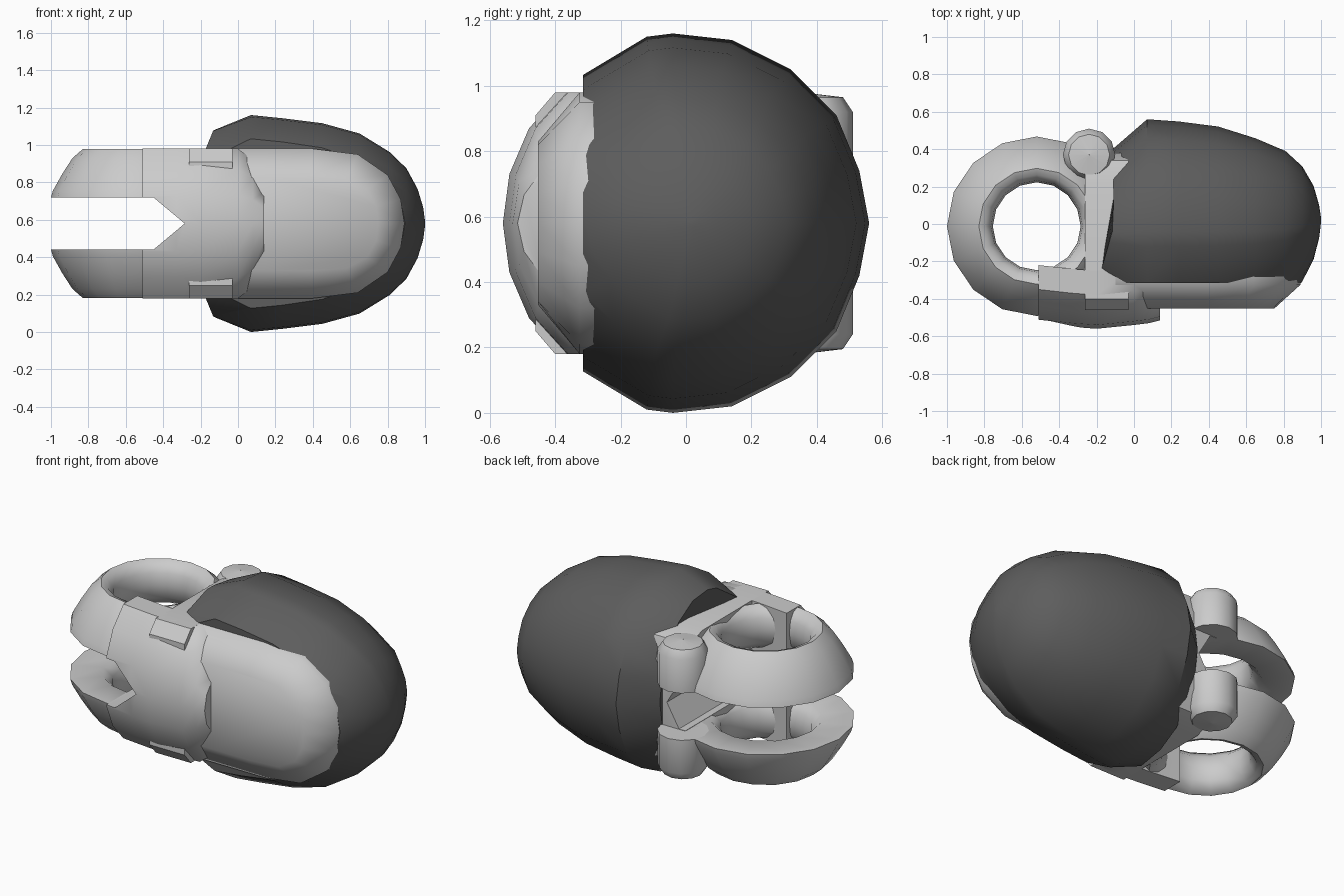
import bpy, bmesh, math

if "Cube" in bpy.data.objects:
    bpy.data.objects.remove(bpy.data.objects["Cube"])

ZC = 0.58  # mid height of the whole part

dark = bpy.data.materials.new("dark_rubber")
dark.diffuse_color = (0.11, 0.11, 0.11, 1)
dark.use_nodes = True
dark.node_tree.nodes["Principled BSDF"].inputs["Base Color"].default_value = dark.diffuse_color


def finish(name, bm, angle=40, mat=None):
    bmesh.ops.remove_doubles(bm, verts=bm.verts, dist=1e-5)
    bmesh.ops.recalc_face_normals(bm, faces=bm.faces)
    me = bpy.data.meshes.new(name)
    bm.to_mesh(me)
    bm.free()
    ob = bpy.data.objects.new(name, me)
    bpy.context.collection.objects.link(ob)
    if mat:
        me.materials.append(mat)
    shade(ob, angle)
    return ob


def shade(ob, angle):
    bpy.ops.object.select_all(action='DESELECT')
    bpy.context.view_layer.objects.active = ob
    ob.select_set(True)
    bpy.ops.object.shade_smooth_by_angle(angle=math.radians(angle))


def loft(rings, closed=False):
    """Skin equal-length point loops; cap the ends or join them up."""
    bm = bmesh.new()
    vs = [[bm.verts.new(p) for p in r] for r in rings]
    n, m = len(vs[0]), len(vs)
    for i in range(m if closed else m - 1):
        a, b = vs[i], vs[(i + 1) % m]
        for j in range(n):
            k = (j + 1) % n
            bm.faces.new((a[j], a[k], b[k], b[j]))
    if not closed:
        bm.faces.new(vs[0])
        bm.faces.new(vs[-1])
    return bm


def mirrored(half):
    """Half outline (u, v>=0) -> full loop, mirrored in v."""
    return half + [(u, -v) for u, v in reversed(half) if v > 1e-6]


def cut(ob, cutter):
    mod = ob.modifiers.new("cut", 'BOOLEAN')
    mod.operation, mod.solver, mod.object = 'DIFFERENCE', 'EXACT', cutter
    bpy.context.view_layer.objects.active = ob
    bpy.ops.object.modifier_apply(modifier=mod.name)


# dark rounded cap, with its front sliced flat
section = mirrored([(.60, 0), (.57, .16), (.50, .33), (.36, .47), (.18, .56), (0, .58),
                    (-.08, .57), (-.28, .45), (-.42, .33), (-.52, .17), (-.56, 0)])
stations = [(-.11, -.04, .74, .87), (.07, -.04, 1, 1), (.24, -.04, .98, .97),
            (.45, -.04, .935, .925), (.65, -.04, .83, .83), (.81, -.03, .70, .66),
            (.90, -.01, .53, .51), (.96, 0, .34, .32), (.99, .01, .15, .15), (1, .02, .02, .02)]
rings = []
for i, (x, cy, sy, sz) in enumerate(stations):
    ring = []
    for u, v in section:
        y = cy + u * sy
        slant = .29 * max(0, -.02 - y) if i == 0 else 0
        ring.append((x - slant, y, ZC + v * sz))
    rings.append(ring)
bm = loft(rings)
cutres = bmesh.ops.bisect_plane(bm, geom=bm.verts[:] + bm.edges[:] + bm.faces[:],
                                plane_co=(0, -.315, 0), plane_no=(0, -1, 0), clear_outer=True)
bmesh.ops.holes_fill(bm, edges=[e for e in bm.edges if e.is_boundary])
finish("fingertip_cover", bm, 40, dark)

# light pad set in the front of the cap
tongue = mirrored([(.89, 0), (.87, .13), (.80, .26), (.64, .37), (.40, .40), (.14, .40), (-.10, .40)])
inner = mirrored([(.75, 0), (.74, .09), (.69, .18), (.58, .24), (.38, .25), (.14, .25), (-.10, .25)])
pad = [[(x, -.25, ZC + z) for x, z in tongue],
       [(x, -.325, ZC + z) for x, z in tongue],
       [(x, -.452, ZC + z) for x, z in inner]]
finish("front_pad", loft(pad), 50)

# helper that cuts the pointed slot between the two lugs
slot = [(-.8, -.138), (-.45, -.138), (-.285, 0), (-.45, .138), (-.8, .138)]
cutter = finish("slot_cutter", loft([[(x, y, ZC + z) for x, z in slot] for y in (-.8, .8)]))
cutter.hide_render = True

# curved front plate
arc = mirrored([(-.56, 0), (-.54, .15), (-.48, .29), (-.38, .40), (-.25, .40)])
plate = []
for x, dy, sz in [(-.51, .03, 1), (-.33, .01, 1), (-.2, 0, 1), (0, .02, 1), (.08, .03, .85), (.14, .045, .58)]:
    plate.append([(x, y + dy, ZC + z * sz) for y, z in arc])
front = finish("front_plate", loft(plate), 40)
cut(front, cutter)
shade(front, 40)

# knuckle block joining both lugs to the cap
block = mirrored([(.38, .24), (.34, .36), (.22, .40), (-.40, .40), (-.46, .33)])
knuckle = finish("knuckle_block", loft([[(x, y, ZC + z) for y, z in block] for x in (-.262, -.03)]), 40)
cut(knuckle, cutter)
web_slot = finish("web_cutter", loft([[(x, y, ZC + z) for x, z in
                  [(-.5, -.138), (-.22, -.138), (-.14, 0), (-.22, .138), (-.5, .138)]] for y in (-.2, .8)]))
web_slot.hide_render = True
cut(knuckle, web_slot)
shade(knuckle, 40)
for helper in (cutter, web_slot):
    bpy.data.objects.remove(helper)

# ring lugs (flat inside, domed outside) and their round knobs
ring_profile = [(.30, 0), (.48, 0), (.47, .035), (.42, .125), (.365, .21), (.31, .258),
                (.275, .245), (.245, .20), (.235, .13), (.25, .05)]
knob_profile = [(.001, .0), (.14, .0), (.14, .20), (.11, .245), (.001, .258)]


def lathe(profile, cx, cy, side, n):
    out = []
    for i in range(n):
        a = 2 * math.pi * i / n
        out.append([(cx + r * math.cos(a), cy + r * math.sin(a), ZC + side * (.14 + h)) for r, h in profile])
    return out


for side, label in ((1, "upper"), (-1, "lower")):
    finish(label + "_ring_lug", loft(lathe(ring_profile, -.52, -.012, side, 16), True), 50)
    finish(label + "_knob", loft(lathe(knob_profile, -.24, .37, side, 12), True), 40)
